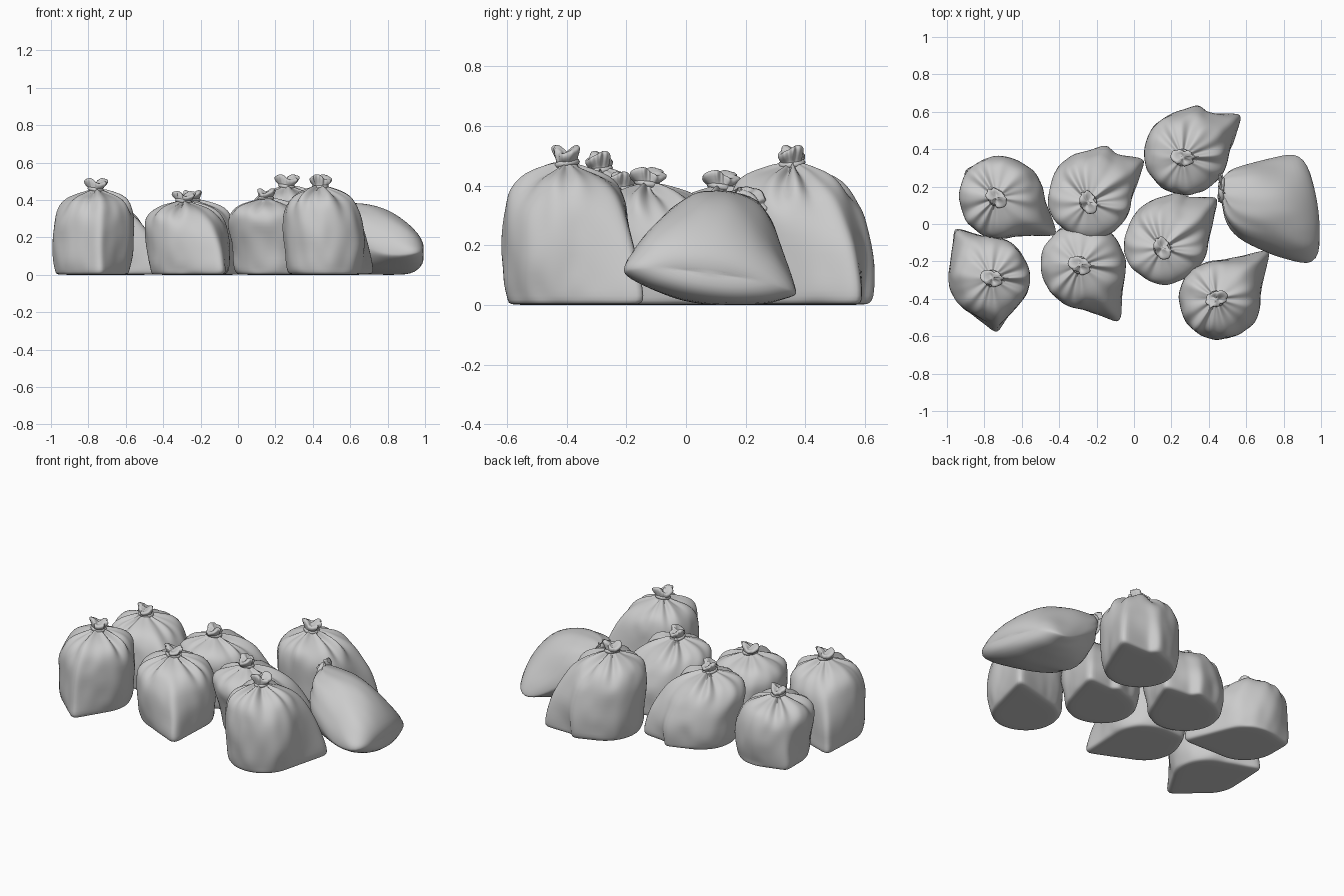
import bpy, bmesh, math, random
from mathutils import Vector, noise

if "Cube" in bpy.data.objects:
    bpy.data.objects.remove(bpy.data.objects["Cube"])

random.seed(4)
SEG = 72
# upright sack profile: (height fraction of neck, radius factor)
PROFILE = [(0, .45), (0, .82), (.012, .90), (.06, .935), (.16, .97), (.3, .995), (.45, 1.01),
           (.6, 1.005), (.72, .98), (.82, .915), (.9, .81), (.96, .65), (.995, .47), (1.02, .32),
           (1.04, .2), (1.055, .16), (1.08, .18), (1.12, .23), (1.16, .24), (1.175, .17), (1.15, .08)]


def loft(name, rings):
    """Skin a list of closed rings and cap both ends."""
    bm = bmesh.new()
    vr = [[bm.verts.new(p) for p in ring] for ring in rings]
    n = len(rings[0])
    for a, b in zip(vr, vr[1:]):
        for i in range(n):
            j = (i + 1) % n
            bm.faces.new((a[i], a[j], b[j], b[i]))
    for ring in (vr[0], vr[-1]):
        c = bm.verts.new(sum((v.co for v in ring), Vector()) / n)
        for i in range(n):
            bm.faces.new((ring[i], ring[(i + 1) % n], c))
    bmesh.ops.recalc_face_normals(bm, faces=bm.faces)
    me = bpy.data.meshes.new(name)
    bm.to_mesh(me)
    bm.free()
    me.polygons.foreach_set("use_smooth", [True] * len(me.polygons))
    ob = bpy.data.objects.new(name, me)
    bpy.context.collection.objects.link(ob)
    m = ob.modifiers.new("smooth", 'SUBSURF')
    m.levels = m.render_levels = 1
    return ob


def tie(name, loc, rot, size):
    bpy.ops.mesh.primitive_torus_add(major_segments=24, minor_segments=8, location=loc, rotation=rot,
                                     major_radius=size, minor_radius=size * .3)
    bpy.context.object.name = name
    bpy.ops.object.shade_smooth()


def step(a, b, x):
    x = min(1, max(0, (x - a) / (b - a)))
    return x * x * (3 - 2 * x)


def teardrop(r, d, phi):
    """Radius of a circle joined to a pointed corner at distance d."""
    phi = abs((phi + math.pi) % (2 * math.pi) - math.pi)
    if d <= r * 1.001:
        return r
    a = math.acos(r / d)
    if phi >= a:
        return r
    return min(r / math.cos(a - phi), .975 * d / math.cos(min(phi, 1.2)))


def folds(th, ph):
    """Irregular gathers, deeper on some sides than others."""
    deep = .65 + .35 * math.sin(th + 3 * ph)
    return deep * (.5 * math.sin(8 * th + ph + 1.3 * math.sin(2 * th + ph))
                   + .35 * math.sin(13 * th + 2 * ph + math.sin(3 * th))) + .2 * math.sin(3 * th - ph)


def sack(name, cx, cy, r, kx, ky, top, corners):
    neck = (top - .012) / 1.18
    ph = random.uniform(0, 6)
    rings = []
    for t, f in PROFILE:
        tt = min(t, 1)
        mix = step(.3, 1.0, t)
        x0, y0 = cx + (kx - cx) * mix, cy + (ky - cy) * mix
        ring = []
        for i in range(SEG):
            th = 2 * math.pi * i / SEG
            rad = base = r * f
            for px, py in corners:
                dist, ang = math.hypot(px - cx, py - cy), math.atan2(py - cy, px - cx)
                d = base + (dist * 1.03 - r * .94) * (1 - tt) ** .95 * min(1, f * 1.07)
                rad = max(rad, teardrop(base, d, th - ang))
            w = folds(th, ph)
            z = t * neck
            if t < 1.05:                      # gathers running into the neck
                g = step(.66, 1.0, t)
                rad *= 1 + .11 * g * w
                z += .022 * g * w * step(0, .25, f)
            else:                             # crumpled ruffle above the tie
                g = step(1.04, 1.14, t)
                rad *= (1 + .22 * g * w) * (1 + .25 * g * math.cos(2 * th + ph))
                z += .014 * g * math.sin(2 * th + ph)
            if .03 < t < .97:                 # soft dents in the cloth
                p = Vector((math.cos(th) * 1.4, math.sin(th) * 1.4, t * 3.4 + ph * 5))
                rad += .010 * noise.noise(p) + .009 * noise.noise(p * 2.1)
            ring.append((x0 + rad * math.cos(th), y0 + rad * math.sin(th), max(0, z)))
        rings.append(ring)
    loft(name, rings)
    tie(name + "_tie", (kx, ky, neck * 1.06), (.15, .1, ph), r * .16)


# standing sacks: centre, radius, knot position, top height, pulled-out bottom corners
sack("sack_back_left", -.70, .14, .218, -.735, .14, .445, [(-.405, -.065), (-.90, .29)])
sack("sack_front_left", -.78, -.285, .216, -.76, -.29, .52, [(-.965, -.01), (-.735, -.59)])
sack("sack_back_middle", -.225, .175, .222, -.245, .115, .455, [(.065, .35), (-.14, .42)])
sack("sack_front_middle", -.262, -.225, .224, -.29, -.22, .45, [(-.07, -.535), (-.40, -.03)])
sack("sack_back_right", .285, .39, .222, .26, .355, .54, [(.585, .59), (.35, .63)])
sack("sack_centre", .19, -.065, .218, .15, -.13, .465, [(.455, .145), (.25, .17)])
sack("sack_front_right", .463, -.405, .213, .44, -.40, .54, [(.735, -.13)])


def fallen_sack(name):
    # sections: x, y centre, half width, z low, z high, widest level
    st = [(.985, .08, .13, .085, .125, .5), (.985, .08, .21, .05, .165, .4), (.955, .08, .258, .02, .22, .3),
          (.90, .08, .264, .004, .28, .25), (.82, .085, .252, 0, .335, .25), (.74, .09, .24, 0, .368, .3),
          (.66, .10, .225, 0, .382, .4), (.59, .11, .205, .01, .385, .5), (.535, .125, .175, .05, .385, .55),
          (.50, .14, .14, .11, .38, .6), (.482, .155, .10, .18, .375, .6), (.475, .18, .06, .26, .375, .5),
          (.47, .19, .065, .27, .385, .5), (.455, .20, .085, .25, .405, .5), (.46, .20, .05, .28, .38, .5)]
    rings = []
    for k, (x, yc, hw, lo, hi, wide) in enumerate(st):
        zm = lo + (hi - lo) * wide
        seam = 1 - step(2, 8, k)
        g = step(5, 10, k) * .09 + (.1 if k > 11 else 0)
        ring = []
        for i in range(SEG):
            th = 2 * math.pi * i / SEG
            c, s = math.cos(th), math.sin(th)
            w = 1 + g * folds(th, 1.3)
            p = Vector((x * 5, c * 1.4, s * 1.4))
            if 1 < k < 10:
                w += .05 * noise.noise(p) + .03 * noise.noise(p * 2)
            y = yc + hw * c * w * (1 + .13 * seam * c ** 10)   # pulled-out corners
            z = zm + ((hi - zm) if s > 0 else (zm - lo)) * s * w
            z -= .13 * seam * (y - yc)        # near corner rides higher
            bow = (.13 * (y - yc) + .45 * (y - yc) ** 2) * seam
            ring.append((min(.995, x - bow + .13 * g * folds(th, 4)), y, max(0, z)))
        rings.append(ring)
    loft(name, rings)
    tie(name + "_tie", (.475, .18, .318), (0, math.radians(80), 0), .055)


fallen_sack("fallen_sack")
